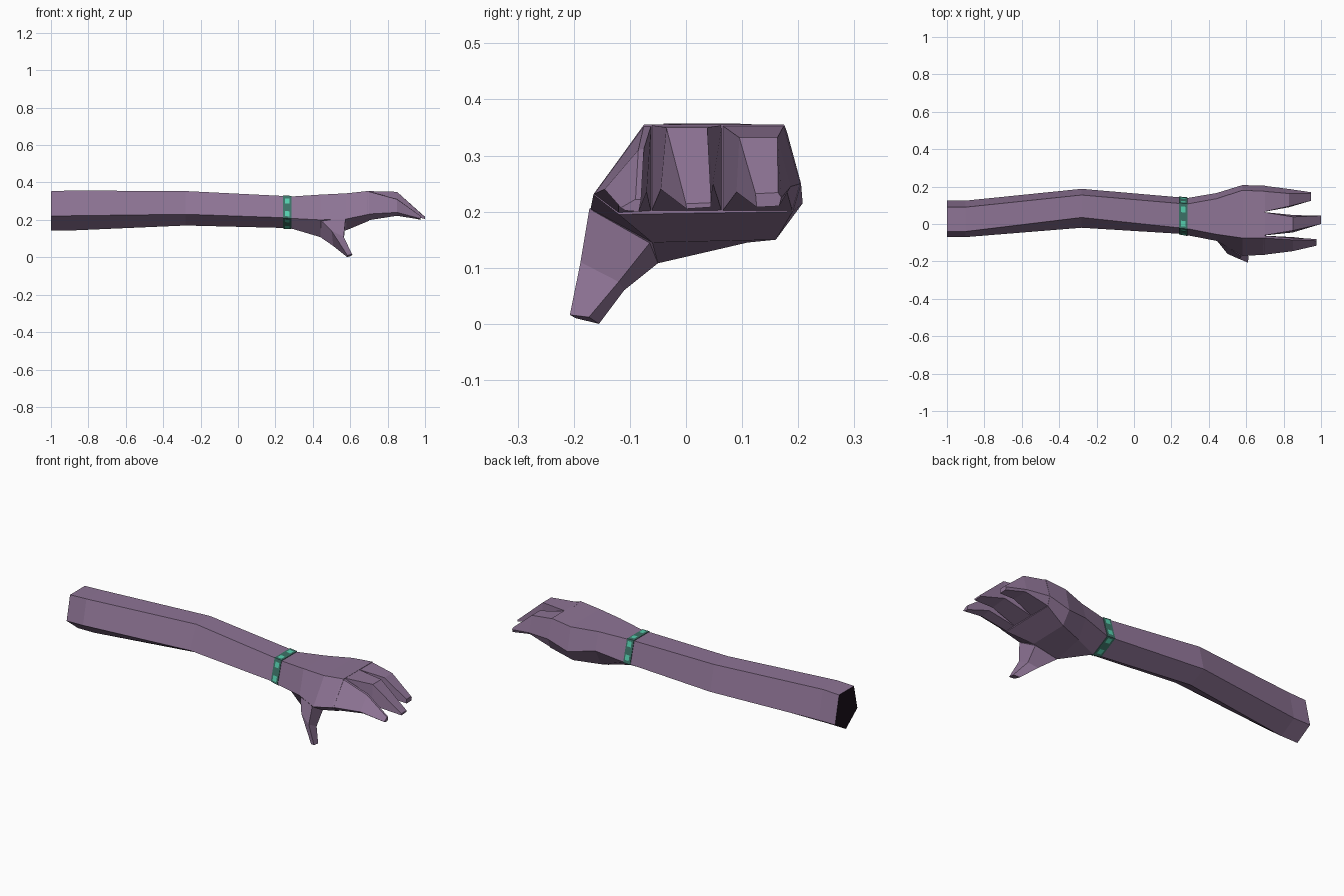
import bpy, bmesh
from mathutils import Vector


def material(name, rgb):
    m = bpy.data.materials.new(name)
    m.diffuse_color = (*rgb, 1)
    return m


skin = material("mauve skin", (0.27, 0.175, 0.30))
inside = material("dark cut end", (0.012, 0.006, 0.012))
teal = material("dark teal band", (0.045, 0.17, 0.135))
bright = material("bright teal stones", (0.09, 0.62, 0.42))


def loft(name, rings, mats, caps=True):
    """Skin a list of equal-length vertex rings."""
    bm = bmesh.new()
    loops = [[bm.verts.new(p) for p in r] for r in rings]
    n = len(loops[0])
    for a, b in zip(loops, loops[1:]):
        for i in range(n):
            j = (i + 1) % n
            bm.faces.new((a[i], a[j], b[j], b[i]))
    if caps:
        bm.faces.new(loops[0])
        bm.faces.new(loops[-1])
    bmesh.ops.remove_doubles(bm, verts=bm.verts, dist=0.0005)
    bmesh.ops.recalc_face_normals(bm, faces=bm.faces)
    return finish(name, bm, mats)


def finish(name, bm, mats):
    me = bpy.data.meshes.new(name)
    bm.to_mesh(me)
    bm.free()
    for m in mats:
        me.materials.append(m)
    ob = bpy.data.objects.new(name, me)
    bpy.context.collection.objects.link(ob)
    return ob


def section(x, *yz):
    return [Vector((x, y, z)) for y, z in yz]


# Sections: top front, top back, side back, bottom back, bottom front, side front
def arm(x, tf, tb, top, sb, zb, bot, zbot, sf, zf):
    return section(x, (tf, top), (tb, top), (sb, zb), (bot, zbot), (bot, zbot), (sf, zf))


wrist_a = arm(0.24, -0.02, 0.11, 0.328, 0.143, 0.21, 0.04, 0.157, -0.052, 0.212)
wrist_b = arm(0.285, -0.025, 0.107, 0.325, 0.139, 0.21, 0.035, 0.154, -0.06, 0.208)

# Forearm and palm as one skin
body = loft("arm_and_palm", [
    arm(-1.0, -0.04, 0.09, 0.353, 0.125, 0.20, 0.03, 0.142, -0.07, 0.22),
    arm(-0.9, -0.04, 0.09, 0.357, 0.125, 0.20, 0.03, 0.143, -0.07, 0.222),
    arm(-0.28, 0.035, 0.155, 0.354, 0.188, 0.215, 0.09, 0.17, -0.02, 0.23),
    wrist_a, wrist_b,
    section(0.44, (-0.055, 0.335), (0.135, 0.335), (0.165, 0.24), (0.11, 0.145), (-0.05, 0.108), (-0.09, 0.2)),
    section(0.58, (-0.075, 0.342), (0.18, 0.342), (0.208, 0.215), (0.16, 0.15), (-0.06, 0.145), (-0.17, 0.205)),
    section(0.70, (-0.075, 0.355), (0.175, 0.355), (0.205, 0.25), (0.19, 0.2), (-0.12, 0.195), (-0.165, 0.23)),
], [skin, inside])
for f in body.data.polygons:
    if f.normal.x < -0.95:
        f.material_index = 1

# Fingers: base, knuckle and tip rings (top front, top back, bottom back, bottom front)
loft("middle_finger", [
    section(0.69, (-0.062, 0.354), (0.064, 0.354), (0.064, 0.2), (-0.062, 0.2)),
    section(0.85, (-0.035, 0.35), (0.038, 0.35), (0.048, 0.25), (-0.045, 0.24)),
    section(1.0, (0.0, 0.214), (0.045, 0.216), (0.044, 0.208), (0.001, 0.205)),
], [skin])
loft("back_finger", [
    section(0.69, (0.064, 0.354), (0.175, 0.354), (0.205, 0.25), (0.19, 0.2), (0.064, 0.2)),
    section(0.83, (0.095, 0.332), (0.163, 0.332), (0.187, 0.245), (0.18, 0.235), (0.09, 0.235)),
    section(0.945, (0.124, 0.232), (0.164, 0.234), (0.17, 0.225), (0.166, 0.21), (0.126, 0.208)),
], [skin])
loft("front_finger", [
    section(0.69, (-0.075, 0.354), (-0.062, 0.354), (-0.062, 0.2), (-0.12, 0.197), (-0.165, 0.231)),
    section(0.85, (-0.085, 0.31), (-0.075, 0.312), (-0.07, 0.235), (-0.12, 0.222), (-0.145, 0.24)),
    section(0.975, (-0.09, 0.222), (-0.08, 0.222), (-0.084, 0.2), (-0.108, 0.202), (-0.116, 0.207)),
], [skin])

# Thumb hanging down from the front of the palm
loft("thumb", [
    [(0.44, -0.085, 0.2), (0.575, -0.172, 0.206), (0.565, -0.06, 0.15), (0.44, -0.05, 0.108)],
    [(0.50, -0.16, 0.142), (0.565, -0.188, 0.11), (0.565, -0.12, 0.075), (0.51, -0.11, 0.06)],
    [(0.585, -0.196, 0.01), (0.61, -0.207, 0.016), (0.612, -0.173, 0.012), (0.585, -0.155, 0.0)],
], [skin])


# Wrist band: slightly raised strip with two stones on each side
def puff(ring, d):
    c = sum(ring, Vector()) / len(ring)
    return [p + (p - c).normalized() * d for p in ring]


band_a, band_b = puff(wrist_a, 0.004), puff(wrist_b, 0.004)
loft("wrist_band", [wrist_a, band_a, band_b, wrist_b], [teal], caps=False)

bm = bmesh.new()
ra, rb = puff(wrist_a, 0.0065), puff(wrist_b, 0.0065)
for i in range(6):
    j = (i + 1) % 6
    if (ra[i] - ra[j]).length < 0.02:
        continue
    for t in (0.2, 0.75):
        corners = []
        for s, u in ((0.25, t - 0.11), (0.25, t + 0.11), (0.8, t + 0.11), (0.8, t - 0.11)):
            corners.append(bm.verts.new(ra[i].lerp(ra[j], u).lerp(rb[i].lerp(rb[j], u), s)))
        f = bm.faces.new(corners)
        f.normal_update()
        if f.normal.dot(f.calc_center_median() - Vector((0.26, 0.04, 0.24))) < 0:
            f.normal_flip()
finish("band_stones", bm, [bright])
